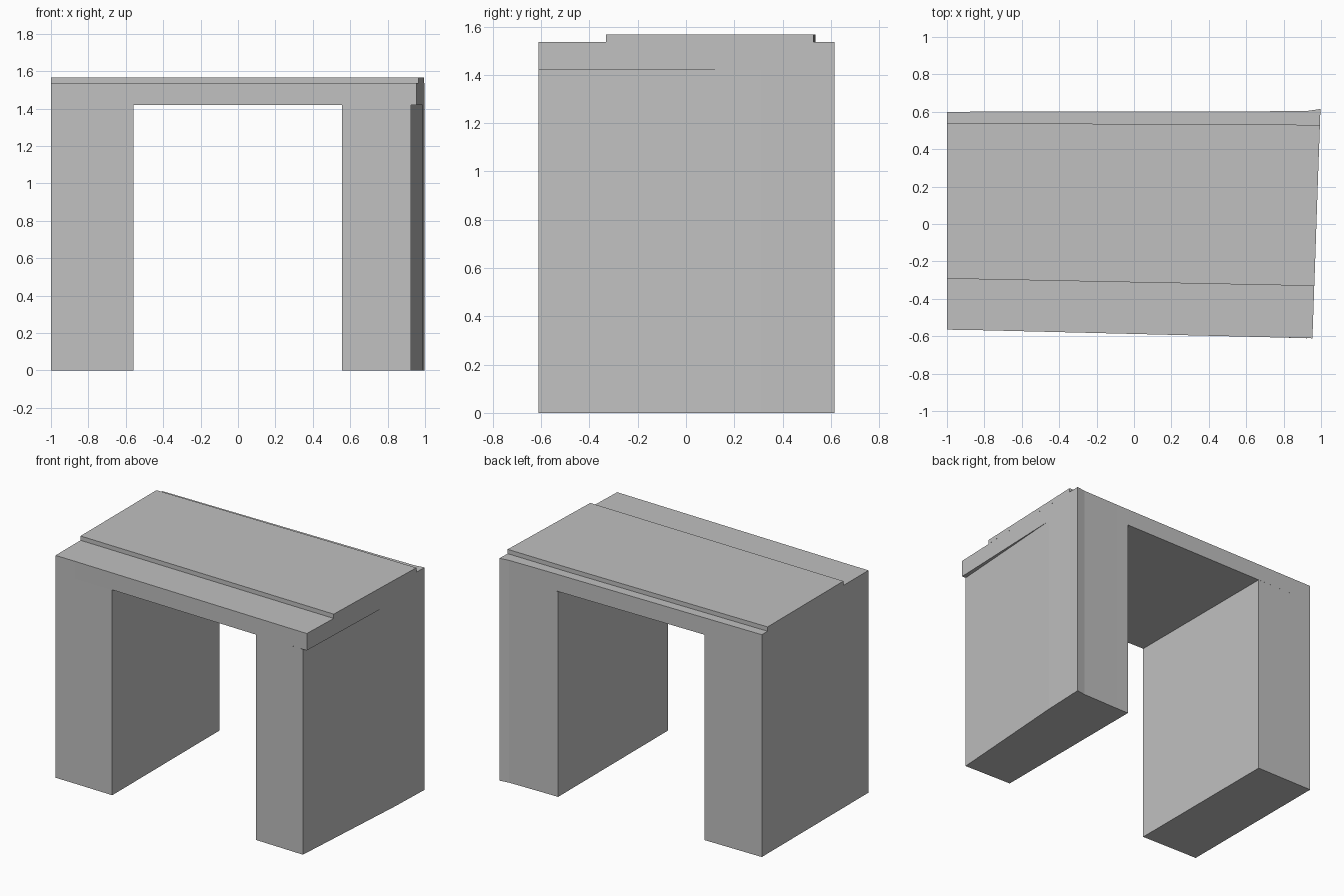
import bpy, bmesh

cube = bpy.data.objects.get("Cube")
if cube:
    bpy.data.objects.remove(cube, do_unlink=True)

# Single plain grey
grey = bpy.data.materials.new("plain_grey")
grey.use_nodes = True
colour = (0.53, 0.53, 0.53, 1)
grey.diffuse_color = colour
grey.node_tree.nodes["Principled BSDF"].inputs["Base Color"].default_value = colour

OPENING, DECK, TOP = 1.42, 1.537, 1.567


def prism(name, outline, z0, z1, floor=True, roof=True):
    """Extrude a counter-clockwise plan outline; hidden caps can be left off."""
    bm = bmesh.new()
    low = [bm.verts.new((x, y, z0)) for x, y in outline]
    high = [bm.verts.new((x, y, z1)) for x, y in outline]
    n = len(outline)
    for i in range(n):
        j = (i + 1) % n
        bm.faces.new((low[i], low[j], high[j], high[i]))
    if floor:
        bm.faces.new(low[::-1])
    if roof:
        bm.faces.new(high)
    mesh = bpy.data.meshes.new(name)
    bm.to_mesh(mesh)
    bm.free()
    mesh.materials.append(grey)
    obj = bpy.data.objects.new(name, mesh)
    bpy.context.collection.objects.link(obj)
    return obj


# Shared corners of the slightly skewed plan
front_right = [(-1, -0.565), (-0.85, -0.567)]
back_left = [(0.997, 0.615), (0.93, 0.605), (0.65, 0.602)]
side_bend = (0.986, 0.31)

# Legs either side of the opening
prism("right_leg", front_right + [(-0.56, -0.574), (-0.56, 0.6), (-1, 0.6)],
      0, OPENING, roof=False)
prism("left_leg", [(0.557, -0.6), (0.924, -0.611), side_bend]
      + back_left + [(0.557, 0.602)], 0, OPENING, roof=False)

# Roof slab, overhanging the left leg towards the front
prism("roof_slab", front_right + [(0.954, -0.611), side_bend]
      + back_left + [(-1, 0.6)], OPENING, DECK)

# Thin raised deck on the slab
prism("raised_deck", [(-1, -0.292), (0.964, -0.331), side_bend, (0.994, 0.529),
                      (0.54, 0.535), (-1, 0.537)], DECK, TOP, floor=False)
